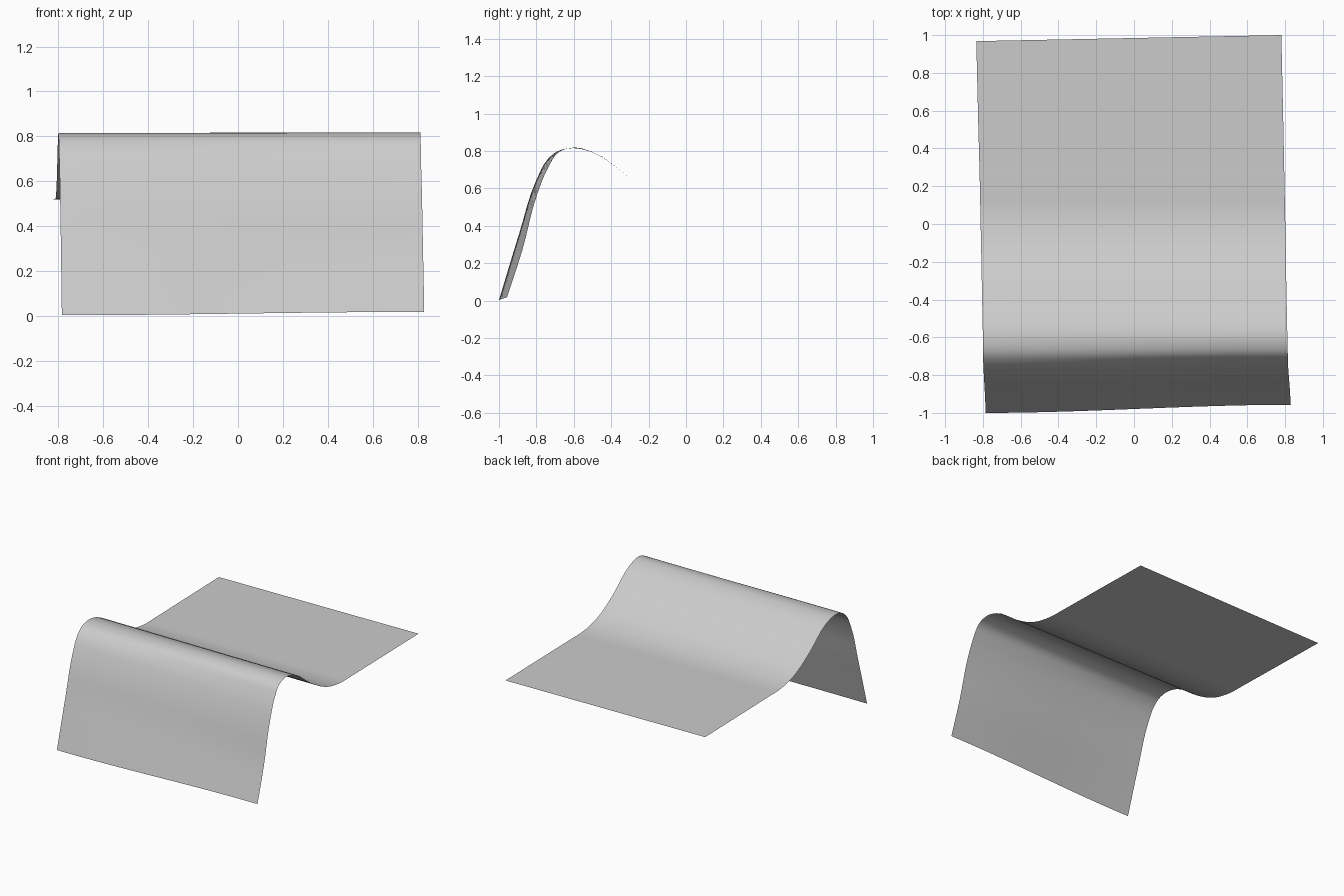
import bpy
from mathutils import Vector

if "Cube" in bpy.data.objects:
    bpy.data.objects.remove(bpy.data.objects["Cube"])

# Side edges of the sheet: x, y, z from the front hem over the ridge to the back
LEFT = [(-.785, -1, .003), (-.79, -.89, .365), (-.795, -.8, .645), (-.798, -.74, .755),
        (-.799, -.69, .797), (-.80, -.6, .815), (-.802, -.5, .793), (-.806, -.3, .658),
        (-.808, -.19, .592), (-.81, -.1, .553), (-.813, .05, .522), (-.816, .2, .52),
        (-.825, .55, .52), (-.835, .968, .52)]
RIGHT = [(.83, -.957, .018), (.825, -.875, .27), (.819, -.795, .57), (.815, -.735, .715),
         (.814, -.685, .79), (.812, -.6, .818), (.81, -.5, .795), (.806, -.3, .658),
         (.804, -.19, .592), (.803, -.1, .553), (.80, .05, .522), (.797, .2, .52),
         (.79, .55, .52), (.78, 1.0, .52)]
STEPS, COLS = 4, 16


def smooth_path(points):
    """Curve through all points, tangents scaled by spacing."""
    p = [Vector(q) for q in points]
    n = len(p)
    d = [(p[i + 1] - p[i]).length for i in range(n - 1)]
    slope = [(p[i + 1] - p[i]) / d[i] for i in range(n - 1)]
    tan = [slope[0]] + [(slope[i - 1] * d[i] + slope[i] * d[i - 1]) / (d[i] + d[i - 1])
                        for i in range(1, n - 1)] + [slope[-1]]
    out = []
    for i in range(n - 1):
        for k in range(STEPS):
            t = k / STEPS
            out.append(p[i] * (2*t**3 - 3*t*t + 1) + p[i + 1] * (3*t*t - 2*t**3)
                       + tan[i] * d[i] * (t**3 - 2*t*t + t) + tan[i + 1] * d[i] * (t**3 - t*t))
    return out + [p[-1]]


# Bent sheet lofted between both side edges, with a gentle S twist at the front
verts = []
for a, b in zip(smooth_path(LEFT), smooth_path(RIGHT)):
    front = a.y < -.6
    for c in range(COLS + 1):
        t = c / COLS
        v = a.lerp(b, t)
        if front:
            s = t * t * (3 - 2 * t)
            v.y, v.z = a.y + (b.y - a.y) * s, a.z + (b.z - a.z) * s
        verts.append(v)

W = COLS + 1
rows = len(verts) // W
faces = [(r * W + c, r * W + c + 1, (r + 1) * W + c + 1, (r + 1) * W + c)
         for r in range(rows - 1) for c in range(COLS)]
mesh = bpy.data.meshes.new("bent_sheet")
mesh.from_pydata(verts, [], faces)
mesh.polygons.foreach_set("use_smooth", [True] * len(faces))
mesh.update()
sheet = bpy.data.objects.new("bent_sheet", mesh)
bpy.context.collection.objects.link(sheet)
